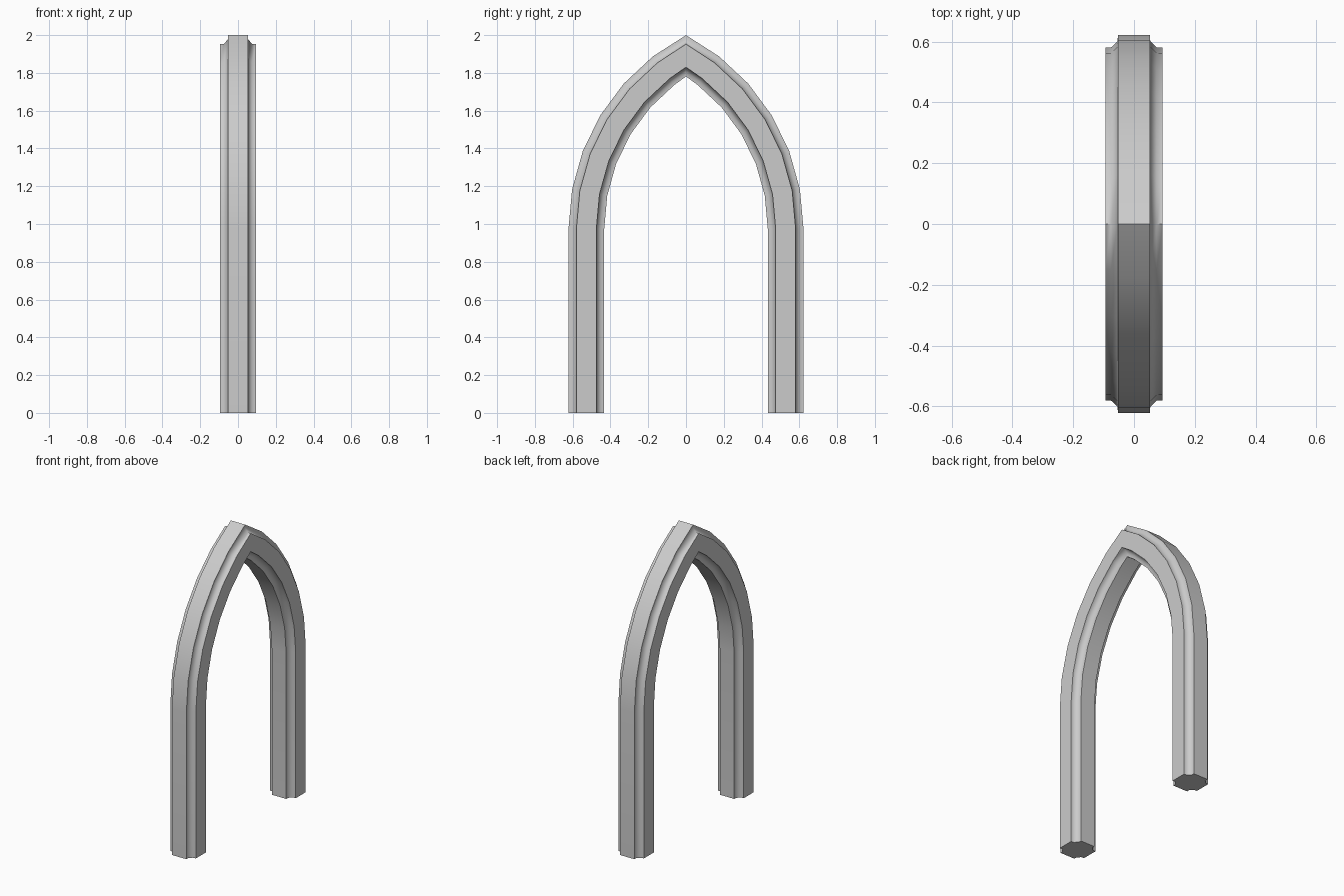
import bpy, bmesh, math

if "Cube" in bpy.data.objects:
    bpy.data.objects.remove(bpy.data.objects["Cube"])

R, SPRING, TOP = 1.155, 0.975, 2.0     # outer arc radius, springing height, apex height
OUTER, HALF = 0.622, 0.0945            # outer half span, moulding half width
CY = R - OUTER                         # arc centre offset past the middle line
SEGS = 6
END = math.acos(CY / R)

# Moulding section: square bar with a hollow cove cut in each corner
corner = [(0.0945, 0.053), (0.074, 0.054), (0.053, 0.076), (0.053, 0.0945)]
section = []
for k in range(4):
    c, s = [(1, 0), (0, 1), (-1, 0), (0, -1)][k]
    section += [(c * x - s * y, s * x + c * y) for x, y in corner]


def arc_ring(i):
    """Section points on arc station i; the last is mitred on the middle plane."""
    a = END * i / SEGS
    pts = []
    for x, d in section:
        r = R - HALF + d
        if i == SEGS:
            pts.append((x, 0.0, SPRING + math.sqrt(r * r - CY * CY)))
        else:
            pts.append((x, r * math.cos(a) - CY, SPRING + r * math.sin(a)))
    return pts


# Rings from one foot up to the apex, then mirrored down the other side
half = [[(x, OUTER - HALF + d, 0.0) for x, d in section]]
half += [arc_ring(i) for i in range(SEGS + 1)]
other = [[(x, -y, z) for x, y, z in ring] for ring in reversed(half[:-1])]

bm = bmesh.new()
rings = [[bm.verts.new(p) for p in ring] for ring in half + other]
n = len(section)
for a, b in zip(rings, rings[1:]):
    for j in range(n):
        k = (j + 1) % n
        bm.faces.new((a[j], a[k], b[k], b[j]))
bm.faces.new(rings[0])
bm.faces.new(rings[-1])
bmesh.ops.recalc_face_normals(bm, faces=bm.faces[:])

mesh = bpy.data.meshes.new("pointed_arch")
bm.to_mesh(mesh)
bm.free()
arch = bpy.data.objects.new("pointed_arch", mesh)
bpy.context.collection.objects.link(arch)

# Smooth coves and curve, crisp section edges and apex
bpy.context.view_layer.objects.active = arch
arch.select_set(True)
bpy.ops.object.shade_smooth_by_angle(angle=math.radians(50))
